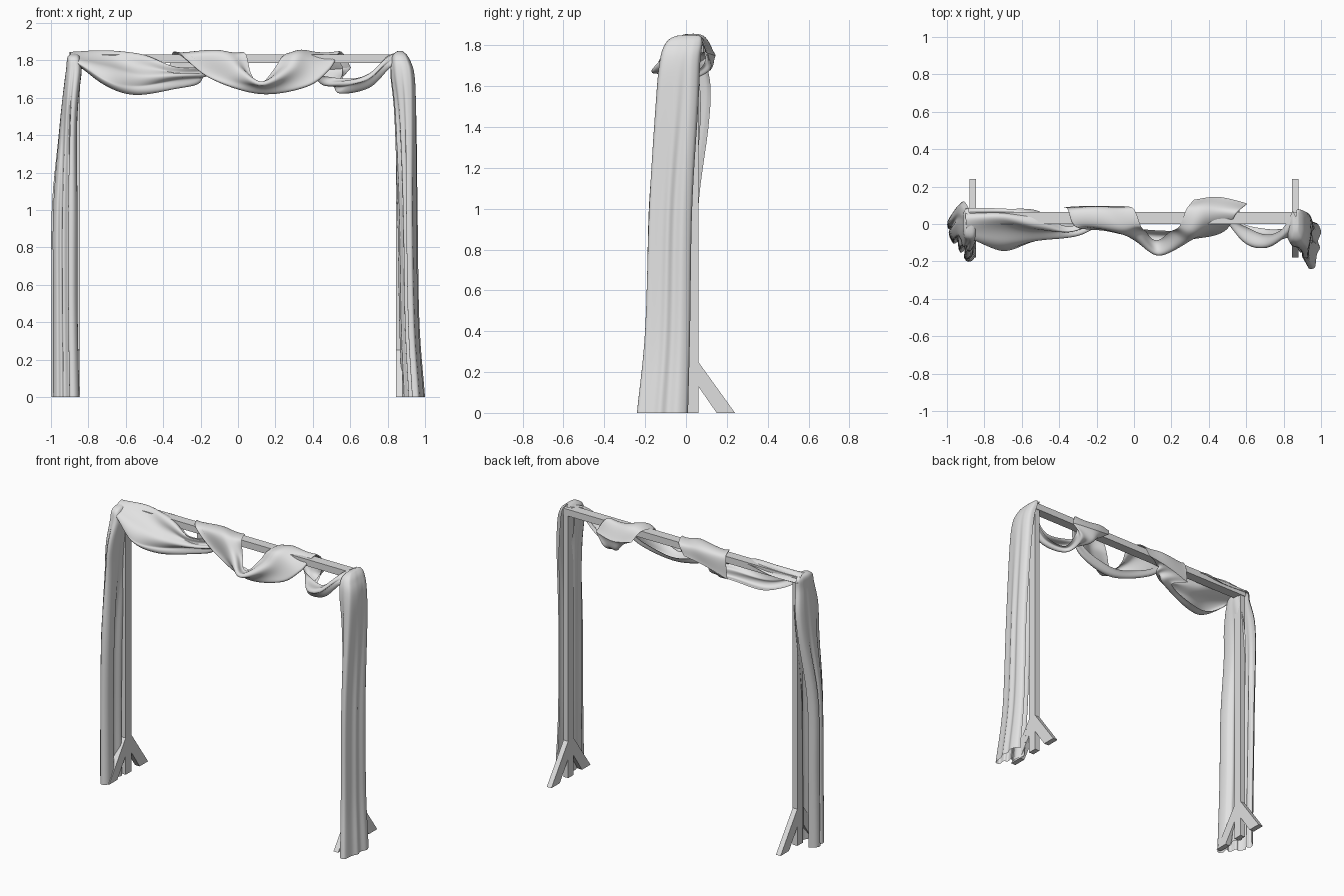
import bpy, bmesh, math
from mathutils import Vector


def material(name, c):
    m = bpy.data.materials.new(name)
    m.diffuse_color = (c, c, c, 1)
    return m


FABRIC = material("pale grey fabric", 0.76)
FRAME = material("pale grey wood", 0.74)


def make(name, verts, faces, mat, smooth=False):
    me = bpy.data.meshes.new(name)
    me.from_pydata([tuple(v) for v in verts], [], faces)
    bm = bmesh.new()
    bm.from_mesh(me)
    bmesh.ops.recalc_face_normals(bm, faces=bm.faces)
    bm.to_mesh(me)
    bm.free()
    me.materials.append(mat)
    for p in me.polygons:
        p.use_smooth = smooth
    ob = bpy.data.objects.new(name, me)
    bpy.context.collection.objects.link(ob)
    return ob


def prism(name, x0, x1, yz):
    """Side profile (y, z) extruded along x."""
    n = len(yz)
    v = [(x, y, z) for x in (x0, x1) for y, z in yz]
    f = [tuple(range(n)), tuple(range(n, 2 * n))]
    f += [(i, (i + 1) % n, n + (i + 1) % n, n + i) for i in range(n)]
    return make(name, v, f, FRAME)


def spline(pts, n):
    """Catmull-Rom samples through the points."""
    pts = [Vector(p) for p in pts]
    p = [2 * pts[0] - pts[1]] + pts + [2 * pts[-1] - pts[-2]]
    out = []
    for k in range(n + 1):
        s = k / n * (len(pts) - 1)
        i = min(int(s), len(pts) - 2)
        t = s - i
        a, b, c, d = p[i:i + 4]
        out.append(0.5 * (2 * b + (c - a) * t + (2 * a - 5 * b + 4 * c - d) * t * t
                          + (3 * b - a - 3 * c + d) * t ** 3))
    return out


def sheet(name, rows, nu, nv, amp=0.0, pleats=0):
    """Cloth surface through a few long curves, with soft pleats along it."""
    curves = [spline(r, nu) for r in rows]
    grid = [spline([c[i] for c in curves], nv) for i in range(nu + 1)]
    verts = []
    for i in range(nu + 1):
        for j in range(nv + 1):
            du = grid[min(i + 1, nu)][j] - grid[max(i - 1, 0)][j]
            dv = grid[i][min(j + 1, nv)] - grid[i][max(j - 1, 0)]
            nrm = du.cross(dv)
            if nrm.length > 1e-9:
                nrm.normalize()
            u, v = i / nu, j / nv
            w = amp * math.sin(math.pi * u) * math.sin(2 * math.pi * pleats * v + 2.5 * u)
            verts.append(grid[i][j] + nrm * w)
    m = nv + 1
    faces = [(i * m + j, i * m + j + 1, (i + 1) * m + j + 1, (i + 1) * m + j)
             for i in range(nu) for j in range(nv)]
    return make(name, verts, faces, FABRIC, True)


# Frame: posts, splayed feet and top beam
for side, s in (("left", -1), ("right", 1)):
    a, b = sorted((s * 0.845, s * 0.88))
    prism(side + "_post", a, b, [(0, 0), (0.06, 0), (0.06, 1.82), (0, 1.82)])
    for end, d in (("back", 1), ("front", -1)):
        prism(f"{side}_{end}_foot", a, b,
              [(0.03 + d * y, z) for y, z in ((0.03, 0.25), (0.21, 0), (0.12, 0), (0.03, 0.13))])
prism("top_beam", -0.88, 0.88, [(0, 1.785), (0.065, 1.785), (0.065, 1.83), (0, 1.83)])

# Hanging curtains: a folded open section scaled to the outline at each height
RIGHT = [(.25, .9), (.02, .72), (.15, .5), (.1, .35), (.33, .4), (.3, .25), (.48, .2), (.45, .03),
         (.6, .0), (.75, .05), (.82, .3), (.95, .45), (.87, .6), (1, .78), (.88, .95), (.7, 1)]
LEFT = [(.3, .9), (.05, .72), (.2, .5), (.02, .35), (.0, .12), (.15, .0), (.35, .03), (.32, .25),
        (.55, .2), (.62, .42), (.8, .4), (.95, .58), (.84, .68), (1, .74), (.95, .88), (.7, 1)]
PLAIN = [(.05, .75), (.0, .6), (.0, .45), (.02, .28), (.1, .12), (.22, .03), (.42, .0), (.58, .0),
         (.75, .02), (.9, .08), (1, .3), (1, .5), (1, .65), (.97, .8), (.85, .95), (.6, 1)]


def curtain(name, s, folded, levels):
    cols = []
    for f, q in zip(folded, PLAIN):
        col = []
        for z, xi, xo, yf, yb in levels:
            k = min(1, max(0, (1.84 - z) / 0.7))
            px, py = (q[n] + (f[n] - q[n]) * k for n in (0, 1))
            col.append((s * (xi + (xo - xi) * px), yf + (yb - yf) * py, z))
        cols.append(col)
    sheet(name, cols, 40, 75)


curtain("right_curtain", 1, RIGHT, [
    (0, .875, 1.0, -.24, .01), (.4, .86, .97, -.2, .02), (1, .85, .96, -.18, .03),
    (1.5, .835, .955, -.15, .06), (1.72, .815, .945, -.13, .07), (1.81, .82, .915, -.1, .08),
    (1.845, .845, .885, -.05, .07), (1.85, .865, .866, .02, .03)])
curtain("left_curtain", -1, LEFT, [
    (0, .85, .995, -.2, .04), (.5, .86, .995, -.19, .05), (1, .86, .995, -.18, .06),
    (1.4, .86, .96, -.15, .11), (1.6, .85, .94, -.14, .12), (1.75, .835, .92, -.1, .09),
    (1.82, .845, .91, -.07, .08), (1.84, .875, .876, .02, .03)])

# Swags wound around the beam as one strip, each from upper edge to lower edge
sheet("left_swag", [
    [(-.9, .085, 1.8), (-.7, .085, 1.8), (-.52, .07, 1.835), (-.36, -.02, 1.77), (-.2, .03, 1.765), (-.05, .095, 1.765)],
    [(-.9, .03, 1.845), (-.7, .03, 1.845), (-.52, -.02, 1.81), (-.34, -.04, 1.75), (-.18, .03, 1.75), (-.12, .095, 1.755)],
    [(-.89, -.05, 1.82), (-.7, -.08, 1.77), (-.52, -.07, 1.72), (-.3, -.05, 1.72), (-.17, .03, 1.72), (-.2, .095, 1.74)],
    [(-.87, -.08, 1.79), (-.7, -.15, 1.69), (-.54, -.10, 1.65), (-.32, -.03, 1.675), (-.2, .03, 1.69), (-.29, .095, 1.715)],
    [(-.84, -.04, 1.76), (-.7, -.06, 1.66), (-.55, -.03, 1.61), (-.36, .0, 1.635), (-.28, .05, 1.66), (-.37, .09, 1.69)]],
    54, 44, 0.014, 3)
sheet("middle_swag", [
    [(-.05, .095, 1.765), (.0, .08, 1.835), (.04, -.02, 1.84), (.07, -.05, 1.74), (.12, -.09, 1.69),
     (.19, -.05, 1.76), (.24, -.02, 1.83), (.28, .08, 1.84), (.32, .13, 1.77)],
    [(-.2, .095, 1.74), (-.17, .08, 1.835), (-.1, -.02, 1.84), (0, -.07, 1.745), (.13, -.16, 1.67),
     (.29, -.09, 1.75), (.35, -.03, 1.83), (.4, .08, 1.845), (.45, .145, 1.75)],
    [(-.37, .09, 1.69), (-.35, .08, 1.83), (-.3, -.015, 1.835), (-.14, -.04, 1.71), (.12, -.09, 1.63),
     (.36, -.07, 1.67), (.48, -.03, 1.76), (.54, .06, 1.845), (.6, .11, 1.76)],
    [(-.32, .085, 1.7), (-.3, .075, 1.825), (-.26, -.01, 1.825), (-.1, -.01, 1.72), (.12, -.03, 1.65),
     (.34, -.03, 1.69), (.45, -.01, 1.76), (.51, .06, 1.835), (.56, .1, 1.76)]],
    72, 40, 0.012, 2)
sheet("right_swag", [
    [(.32, .13, 1.77), (.42, .07, 1.72), (.6, -.02, 1.71), (.7, -.06, 1.74), (.79, -.03, 1.82), (.85, .07, 1.845)],
    [(.45, .145, 1.75), (.46, .1, 1.67), (.58, -.09, 1.67), (.7, -.13, 1.7), (.8, -.08, 1.79), (.88, .0, 1.845)],
    [(.6, .11, 1.76), (.53, .11, 1.68), (.55, -.02, 1.63), (.7, -.07, 1.66), (.81, -.06, 1.76), (.88, -.08, 1.79)],
    [(.56, .1, 1.76), (.56, .08, 1.7), (.58, .0, 1.65), (.7, -.03, 1.68), (.8, -.03, 1.77), (.87, -.03, 1.8)]],
    54, 36, 0.01, 2.5)
